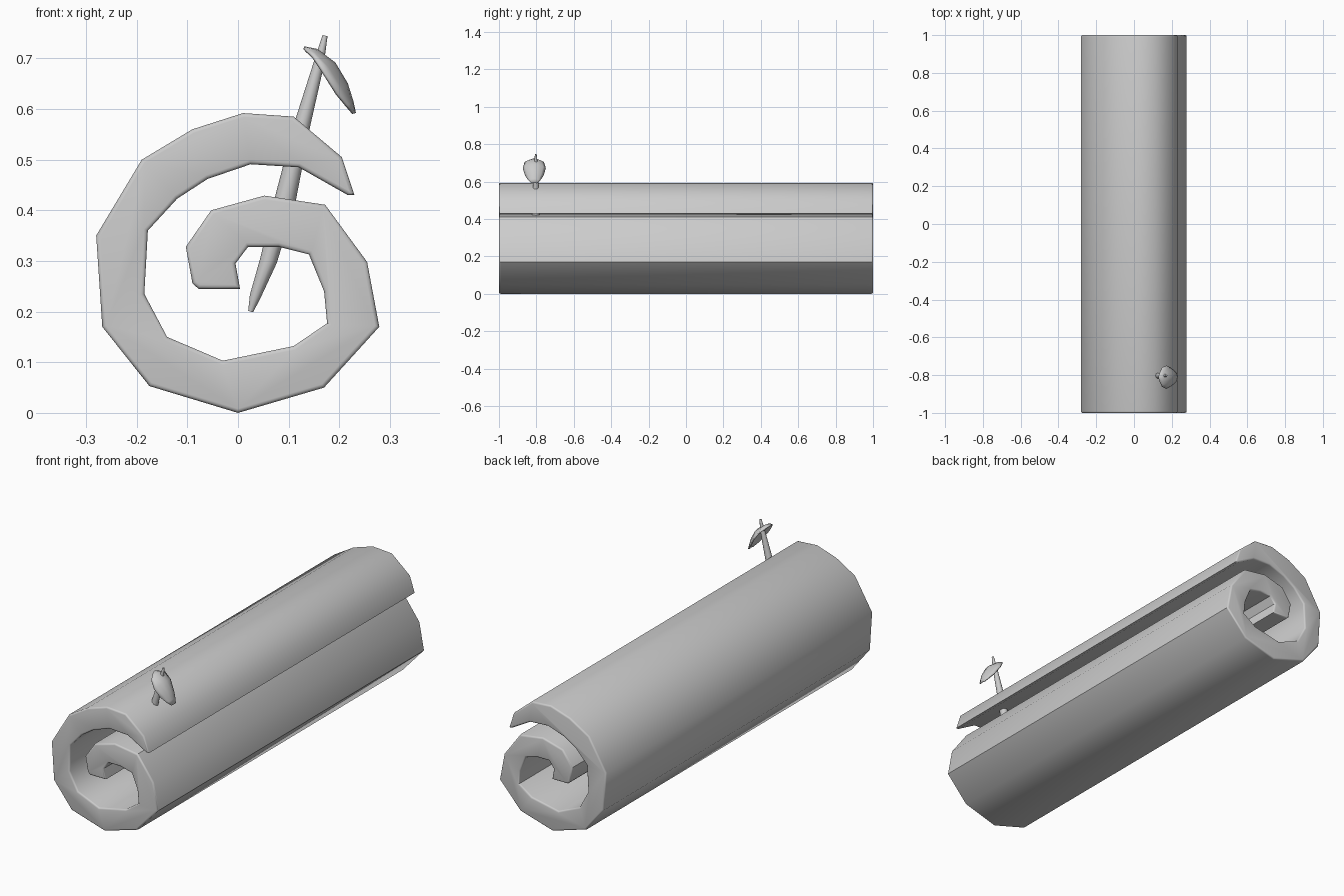
import bpy, bmesh, math
from mathutils import Vector

if "Cube" in bpy.data.objects:
    bpy.data.objects.remove(bpy.data.objects["Cube"])


def finish(bm, name, angle):
    bmesh.ops.recalc_face_normals(bm, faces=bm.faces[:])
    me = bpy.data.meshes.new(name)
    bm.to_mesh(me)
    bm.free()
    ob = bpy.data.objects.new(name, me)
    bpy.context.collection.objects.link(ob)
    bpy.ops.object.select_all(action='DESELECT')
    ob.select_set(True)
    bpy.context.view_layer.objects.active = ob
    bpy.ops.object.shade_smooth_by_angle(angle=math.radians(angle))
    return ob


# Rolled sheet: spiral profile (x, z), outer side then back along the inner side
outer = [(.23, .43), (.205, .505), (.11, .585), (.01, .592), (-.09, .56),
         (-.19, .5), (-.28, .35), (-.268, .17), (-.175, .053), (0, 0),
         (.17, .05), (.279, .17), (.255, .298), (.172, .411), (.052, .429),
         (-.053, .4), (-.103, .328), (-.09, .256), (-.078, .245)]
inner = [(.004, .245), (-.005, .295), (.02, .328), (.08, .328), (.14, .313),
         (.17, .24), (.176, .177), (.11, .132), (-.03, .103), (-.14, .15),
         (-.185, .235), (-.178, .36), (-.12, .423), (-.06, .462),
         (.025, .491), (.12, .485), (.217, .43)]
bm = bmesh.new()
front = bm.faces.new([bm.verts.new((x, -1, z)) for x, z in outer + inner])
ext = bmesh.ops.extrude_face_region(bm, geom=[front], use_keep_orig=True)
for v in ext['geom']:
    if isinstance(v, bmesh.types.BMVert):
        v.co.y = 1
bmesh.ops.recalc_face_normals(bm, faces=bm.faces[:])
# Rounded rims at both ends
rims = [e for e in bm.edges if abs(e.verts[0].co.y - e.verts[1].co.y) < .01]
bmesh.ops.bevel(bm, geom=rims, offset=.013, segments=3, profile=.5,
                affect='EDGES', clamp_overlap=True)
finish(bm, "rolled_sheet", 40)

# Tapered pin pushed through the roll: (x, z, radius)
stations = [(.025, .2, .005), (.034, .23, .011), (.06, .3, .017),
            (.093, .42, .021), (.127, .57, .016), (.157, .68, .011),
            (.165, .715, .008), (.172, .745, .005)]
axis = Vector((.147, 0, .545)).normalized()
side = Vector((axis.z, 0, -axis.x))
bm = bmesh.new()
rings = []
for x, z, r in stations:
    ring = []
    for i in range(10):
        a = i * math.tau / 10
        ring.append(bm.verts.new(Vector((x, -.803, z)) + side * r * math.cos(a)
                                 + Vector((0, r * math.sin(a), 0))))
    rings.append(ring)
for a, b in zip(rings, rings[1:]):
    for i in range(10):
        bm.faces.new((a[i], a[i - 1], b[i - 1], b[i]))
bm.faces.new(rings[0])
bm.faces.new(rings[-1])
finish(bm, "pin", 50)

# Cupped leaf on the pin: centre x, z, drooping edge x, z, half width
rows = [(.13, .721, .134, .715, .018), (.155, .716, .148, .703, .05),
        (.19, .69, .17, .67, .06), (.214, .65, .195, .63, .047),
        (.225, .615, .214, .607, .031), (.23, .592, .228, .591, .015)]
bm = bmesh.new()
grid = []
for cx, cz, ex, ez, w in rows:
    row = []
    for t in (-1, -.75, -.4, 0, .4, .75, 1):
        k = t * t
        row.append(bm.verts.new((cx + (ex - cx) * k, -.811 + w * t,
                                 cz + (ez - cz) * k)))
    grid.append(row)
for a, b in zip(grid, grid[1:]):
    for i in range(6):
        bm.faces.new((a[i], a[i + 1], b[i + 1], b[i]))
leaf = finish(bm, "leaf", 50)
sol = leaf.modifiers.new("thickness", 'SOLIDIFY')
sol.thickness = .006
sol.offset = 0
